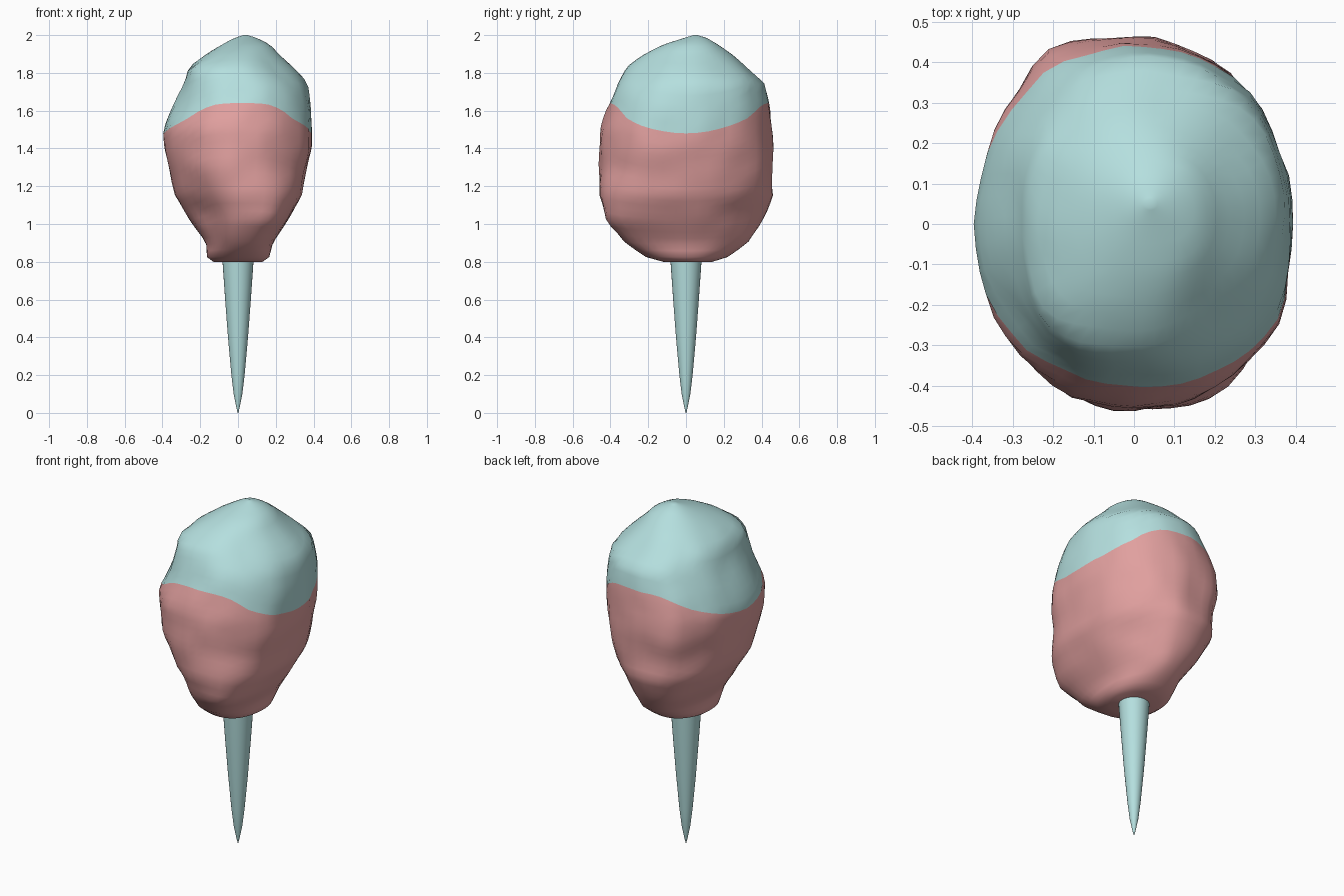
import bpy, bmesh, math
from mathutils import Vector, noise

if "Cube" in bpy.data.objects:
    bpy.data.objects.remove(bpy.data.objects["Cube"])


def material(name, rgb):
    m = bpy.data.materials.new(name)
    m.diffuse_color = (*rgb, 1)
    m.use_nodes = True
    m.node_tree.nodes["Principled BSDF"].inputs["Base Color"].default_value = m.diffuse_color
    return m


blue = material("pale blue", (0.46, 0.74, 0.735))
pink = material("soft pink", (0.75, 0.35, 0.345))

# Floss outline: height, x min, x max, y min, y max
PROFILE = [
    (0.80, -0.13, 0.13, -0.12, 0.14), (0.825, -0.165, 0.165, -0.21, 0.22),
    (0.90, -0.17, 0.185, -0.32, 0.33), (1.00, -0.24, 0.25, -0.39, 0.40),
    (1.15, -0.335, 0.335, -0.45, 0.46), (1.30, -0.365, 0.365, -0.46, 0.455),
    (1.40, -0.385, 0.385, -0.46, 0.46), (1.50, -0.395, 0.39, -0.455, 0.455),
    (1.60, -0.355, 0.39, -0.42, 0.445), (1.75, -0.285, 0.365, -0.36, 0.41),
    (1.83, -0.26, 0.29, -0.315, 0.32), (1.90, -0.17, 0.215, -0.22, 0.24),
    (1.95, -0.085, 0.17, -0.12, 0.17), (1.985, -0.02, 0.10, -0.01, 0.11),
    (2.00, 0.03, 0.05, 0.04, 0.06)]

# Swellings and hollows: angle, angular width, height, height reach, amount
LUMPS = [
    (2.1, 0.25, 1.35, 0.5, 0.07), (-0.6, 0.3, 1.35, 0.5, 0.07),
    (-0.9, 0.45, 1.02, 0.27, 0.20), (-2.3, 0.45, 1.05, 0.27, -0.17),
    (0.85, 0.45, 1.02, 0.25, -0.10), (2.3, 0.4, 1.02, 0.25, 0.05),
    (-0.85, 0.45, 1.84, 0.15, -0.10), (-2.3, 0.4, 1.80, 0.17, 0.11)]


def outline(z):
    for p, q in zip(PROFILE, PROFILE[1:]):
        if z <= q[0]:
            t = max(0, (z - p[0]) / (q[0] - p[0]))
            return [a + (b - a) * t for a, b in zip(p[1:], q[1:])]
    return PROFILE[-1][1:]


def lump(a, z, angle, width, height, reach, amount):
    d = (a - angle + math.pi) % (2 * math.pi) - math.pi
    return amount * math.exp(-(d / width) ** 2) * max(0, 1 - abs(z - height) / reach)


def floss_point(z, a):
    """Point on the lumpy body, squarish in plan with soft swellings."""
    x0, x1, y0, y1 = outline(z)
    c, s = math.cos(a), math.sin(a)
    p = 2.08
    r = (abs(c) ** p + abs(s) ** p) ** (-1 / p)
    r *= 1 + sum(lump(a, z, *l) for l in LUMPS)
    x = c * (x1 - x0) / 2
    y = s * (y1 - y0) / 2
    fade = min(1, (z - 0.8) / 0.1, (2 - z) / 0.1)
    r *= 1 + 0.025 * fade * noise.noise(Vector((x * 9, y * 9, z * 6)))
    return (x * r + (x0 + x1) / 2, y * r + (y0 + y1) / 2, z)


def loft(name, rings, mats, rule):
    bm = bmesh.new()
    vs = [[bm.verts.new(co) for co in ring] for ring in rings]
    n = len(vs[0])
    for i in range(len(vs) - 1):
        for j in range(n):
            k = (j + 1) % n
            f = bm.faces.new((vs[i][j], vs[i][k], vs[i + 1][k], vs[i + 1][j]))
            f.material_index = rule(i)
    bm.faces.new(vs[0][::-1])
    bm.faces.new(vs[-1]).material_index = rule(len(vs))
    me = bpy.data.meshes.new(name)
    bm.to_mesh(me)
    bm.free()
    for m in mats:
        me.materials.append(m)
    ob = bpy.data.objects.new(name, me)
    bpy.context.collection.objects.link(ob)
    for o in bpy.context.selected_objects:
        o.select_set(False)
    ob.select_set(True)
    bpy.context.view_layer.objects.active = ob
    bpy.ops.object.shade_smooth_by_angle(angle=math.radians(60))
    return ob


# Floss: one ring follows the wavy colour border
BORDER, N, LOW, HIGH = 1.56, 48, 20, 16
levels = [0.80, 0.81] + [0.825 + (BORDER - 0.825) * i / LOW for i in range(LOW + 1)]
split = len(levels) - 1
levels += [BORDER + (2.0 - BORDER) * math.sin(math.pi / 2 * i / HIGH)
           for i in range(1, HIGH + 1)]
rings = []
for h in levels:
    w = max(0, (h - 0.825) / (BORDER - 0.825)) if h <= BORDER else (2 - h) / (2 - BORDER)
    ring = []
    for j in range(N):
        a = 2 * math.pi * j / N
        wave = math.cos(2 * a)
        if wave < 0:                      # flatter crest at front and back
            wave = math.sin(math.pi / 2 * wave)
        ring.append(floss_point(h - 0.08 * wave * w, a))
    rings.append(ring)
loft("candy_floss", rings, [pink, blue], lambda i: int(i >= split))

# Tapered stick, pointed at the foot
STICK = [(0.0, 0.002), (0.03, 0.009), (0.1, 0.023), (0.2, 0.035), (0.4, 0.053),
         (0.6, 0.068), (0.8, 0.082), (0.85, 0.085)]
loft("stick", [[(r * math.cos(2 * math.pi * j / 32), r * math.sin(2 * math.pi * j / 32), z)
                for j in range(32)] for z, r in STICK], [blue], lambda i: 0)
